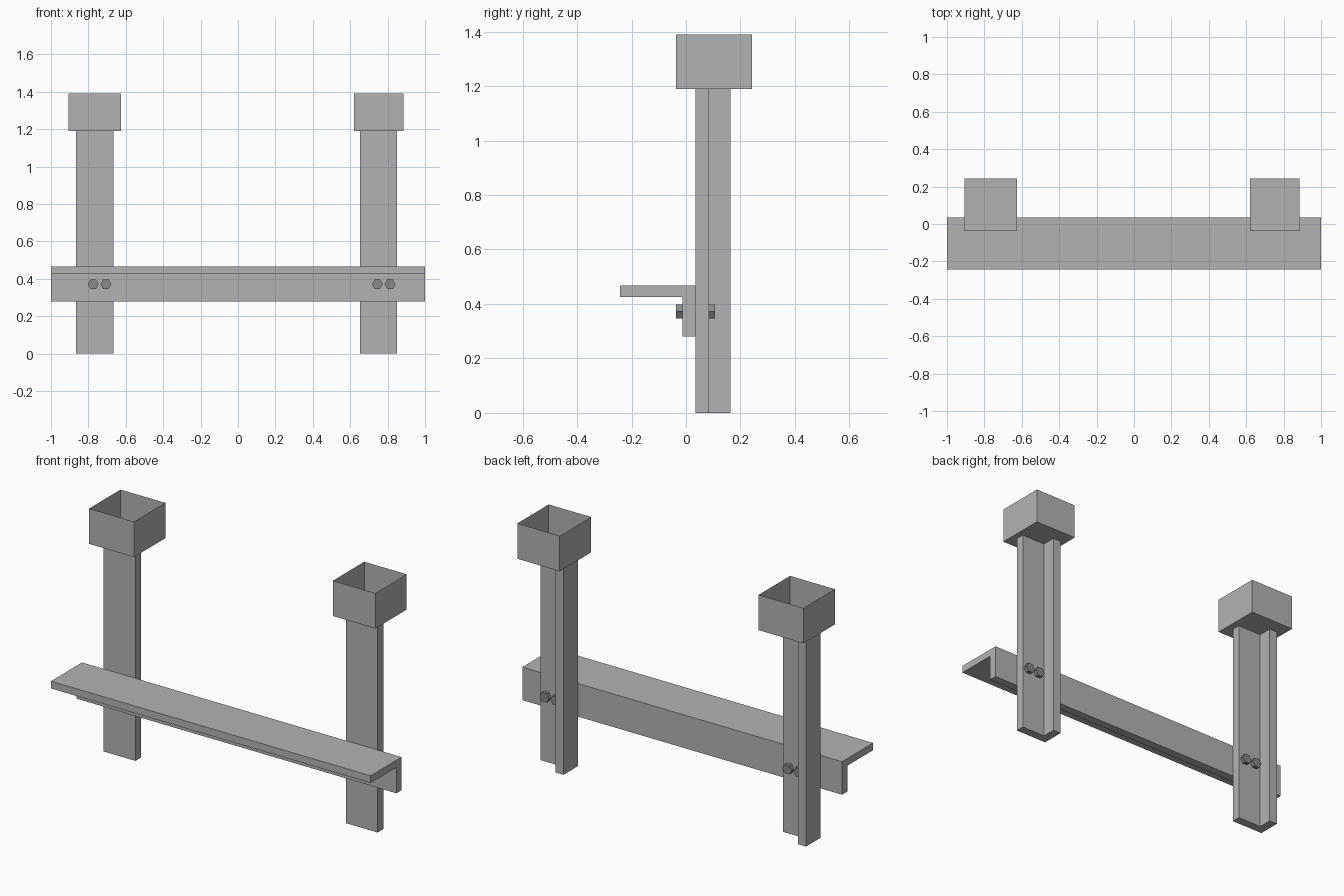
import bpy, bmesh, math
from mathutils import Matrix, Vector

if "Cube" in bpy.data.objects:
    bpy.data.objects.remove(bpy.data.objects["Cube"], do_unlink=True)


def material(name, value):
    mat = bpy.data.materials.new(name)
    mat.use_nodes = True
    colour = (value, value, value, 1)
    mat.diffuse_color = colour
    mat.node_tree.nodes["Principled BSDF"].inputs["Base Color"].default_value = colour
    return mat


steel = material("light grey steel", 0.45)
bolt_steel = material("dark grey bolt steel", 0.25)


def finish(name, bm, mat):
    bmesh.ops.recalc_face_normals(bm, faces=bm.faces)
    mesh = bpy.data.meshes.new(name)
    bm.to_mesh(mesh)
    bm.free()
    mesh.materials.append(mat)
    obj = bpy.data.objects.new(name, mesh)
    bpy.context.collection.objects.link(obj)
    return obj


def extrude_profile(name, points, direction, mat):
    """Extrude a closed outline into a solid bar."""
    bm = bmesh.new()
    face = bm.faces.new([bm.verts.new(p) for p in points])
    result = bmesh.ops.extrude_face_region(bm, geom=[face], use_keep_orig=True)
    moved = [v for v in result["geom"] if isinstance(v, bmesh.types.BMVert)]
    bmesh.ops.translate(bm, verts=moved, vec=Vector(direction))
    return finish(name, bm, mat)


def angle_post(name, x0, x1):
    """Upright angle bar: front flange with a web along its -x edge."""
    t, front, back = 0.05, 0.034, 0.163
    outline = [(x0, front), (x1, front), (x1, front + t),
               (x0 + t, front + t), (x0 + t, back), (x0, back)]
    extrude_profile(name, [(x, y, 0) for x, y in outline], (0, 0, 1.19), steel)


def open_cup(name, x0, x1, y0=-0.037, y1=0.243, z0=1.19, z1=1.39):
    """Thin-walled square box with no lid."""
    bm = bmesh.new()
    bmesh.ops.create_cube(bm, size=1)
    bmesh.ops.scale(bm, verts=bm.verts, vec=(x1 - x0, y1 - y0, z1 - z0))
    bmesh.ops.translate(bm, verts=bm.verts,
                        vec=((x0 + x1) / 2, (y0 + y1) / 2, (z0 + z1) / 2))
    lid = [f for f in bm.faces if f.normal.z > 0.9]
    bmesh.ops.delete(bm, geom=lid, context="FACES")
    finish(name, bm, steel)


def hex_head(name, x, y0, y1, z=0.372, radius=0.029):
    bm = bmesh.new()
    bmesh.ops.create_cone(bm, cap_ends=True, segments=6, radius1=radius,
                          radius2=radius, depth=y1 - y0)
    # Put corners on the left and right
    corner = max(bm.verts, key=lambda v: v.co.x).co
    turn = Matrix.Rotation(-math.atan2(corner.y, corner.x), 4, "Z")
    place = Matrix.Translation((x, (y0 + y1) / 2, z)) @ Matrix.Rotation(math.pi / 2, 4, "X")
    bmesh.ops.transform(bm, matrix=place @ turn, verts=bm.verts)
    finish(name, bm, bolt_steel)


# Shelf angle bar
shelf_outline = [(-0.243, 0.467), (-0.243, 0.426), (-0.013, 0.426),
                 (-0.013, 0.28), (0.034, 0.28), (0.034, 0.467)]
extrude_profile("shelf_angle", [(-1, y, z) for y, z in shelf_outline], (2, 0, 0), steel)

# Posts, cups and bolts for each side
sides = {"right": (-0.865, -0.665, -0.905, -0.625, -0.74),
         "left": (0.652, 0.85, 0.62, 0.885, 0.779)}
for side, (post0, post1, cup0, cup1, bolt_x) in sides.items():
    angle_post(side + "_post", post0, post1)
    open_cup(side + "_cup", cup0, cup1)
    for label, offset in (("inner", -0.034), ("outer", 0.034)):
        x = bolt_x + (offset if side == "left" else -offset)
        hex_head(f"{side}_{label}_bolt_head", x, -0.036, -0.013)
        hex_head(f"{side}_{label}_nut", x, 0.084, 0.106)
